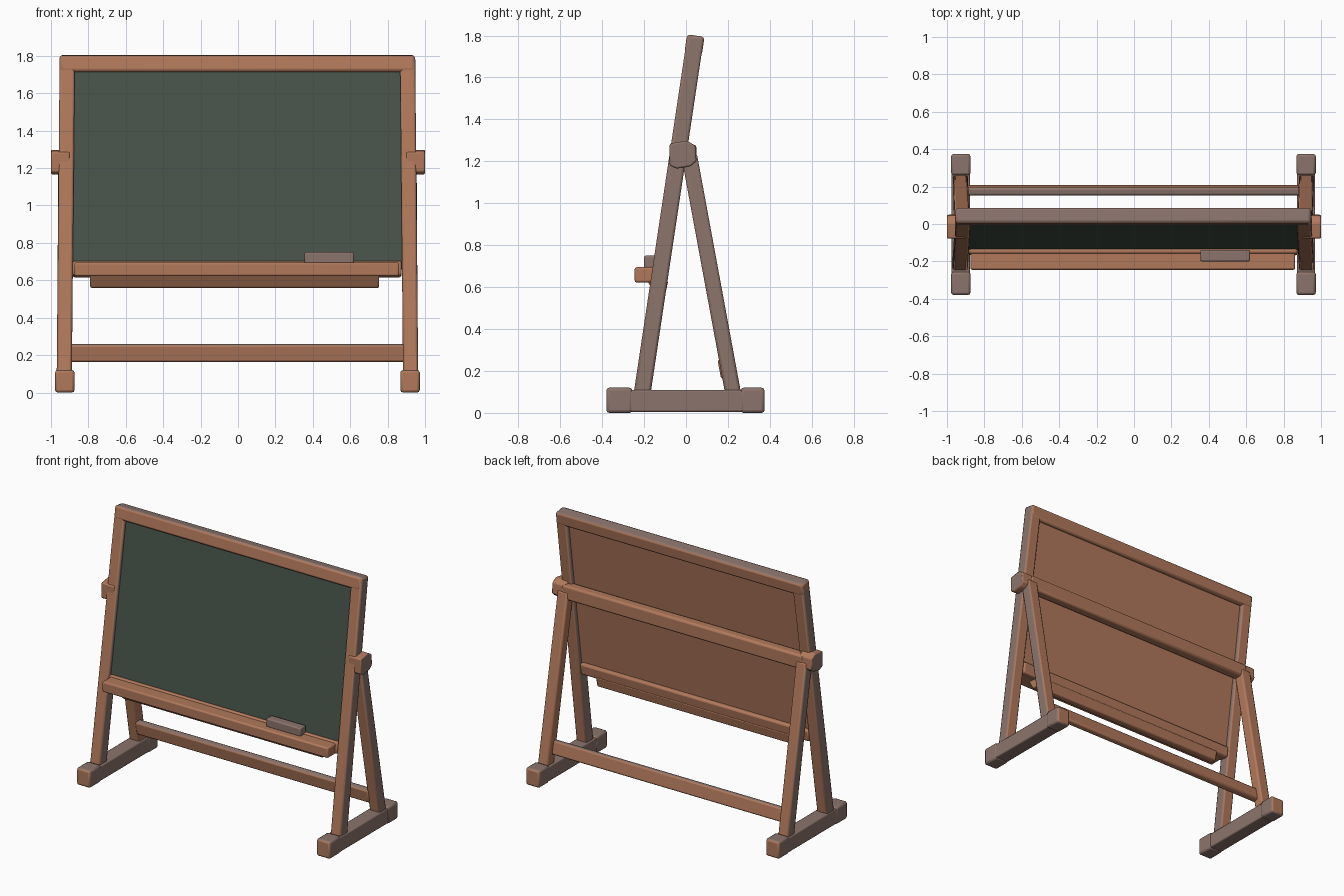
import bpy, bmesh, math
from mathutils import Vector as V

if "Cube" in bpy.data.objects:
    bpy.data.objects.remove(bpy.data.objects["Cube"])


def material(name, rgb):
    m = bpy.data.materials.new(name)
    m.diffuse_color = (*rgb, 1)
    m.use_nodes = True
    m.node_tree.nodes["Principled BSDF"].inputs["Base Color"].default_value = m.diffuse_color
    return m


WOOD = material("warm wood", (0.44, 0.19, 0.105))
GREY = material("weathered wood", (0.26, 0.175, 0.15))
GREEN = material("chalkboard green", (0.062, 0.085, 0.067))


def finish(name, bm, mats, rule=None, bevel=0.012):
    """Turn bmesh into an object; rule(normal) picks the second material."""
    bmesh.ops.recalc_face_normals(bm, faces=bm.faces)
    bm.normal_update()
    for f in bm.faces:
        f.material_index = int(bool(rule and rule(f.normal)))
    me = bpy.data.meshes.new(name)
    bm.to_mesh(me)
    bm.free()
    for m in mats:
        me.materials.append(m)
    ob = bpy.data.objects.new(name, me)
    bpy.context.collection.objects.link(ob)
    if bevel:
        b = ob.modifiers.new("soft edges", 'BEVEL')
        b.width, b.segments = bevel, 2
    bpy.context.view_layer.objects.active = ob
    ob.select_set(True)
    bpy.ops.object.shade_smooth_by_angle(angle=math.radians(35))
    ob.select_set(False)
    return ob


def beam(name, p0, p1, side, ws, wt, mats=(WOOD,), rule=None, bevel=0.012):
    """Rectangular bar from p0 to p1, ws wide along side, wt along the other axis."""
    p0, p1, side = V(p0), V(p1), V(side)
    d = (p1 - p0).normalized()
    u = (side - d * side.dot(d)).normalized()
    w = d.cross(u)
    bm = bmesh.new()
    rings = [[bm.verts.new(p + u * a * ws / 2 + w * b * wt / 2)
              for a, b in ((-1, -1), (1, -1), (1, 1), (-1, 1))] for p in (p0, p1)]
    bm.faces.new(rings[0])
    bm.faces.new(rings[1])
    for i in range(4):
        j = (i + 1) % 4
        bm.faces.new((rings[0][i], rings[0][j], rings[1][j], rings[1][i]))
    return finish(name, bm, mats, rule, bevel)


def prism(name, profile, x0, x1, mats=(WOOD,), rule=None, bevel=0.008):
    """Extrude a (y, z) profile along x."""
    bm = bmesh.new()
    f = bm.faces.new([bm.verts.new((x0, y, z)) for y, z in profile])
    r = bmesh.ops.extrude_face_region(bm, geom=[f])
    bmesh.ops.translate(bm, vec=(x1 - x0, 0, 0),
                        verts=[v for v in r['geom'] if isinstance(v, bmesh.types.BMVert)])
    return finish(name, bm, mats, rule, bevel)


def box(name, x, y, z, **kw):
    return prism(name, [(y[0], z[0]), (y[1], z[0]), (y[1], z[1]), (y[0], z[1])], x[0], x[1], **kw)


def board_y(z):
    """Centre line of the leaning front frame."""
    return -0.223 + 0.15 * z


X = V((1, 0, 0))
TILT = V((0, 0.15, 1)).normalized()
two = (WOOD, GREY)

for s, tag in ((-1, "left"), (1, "right")):
    def cx(a):
        return s * a - 0.003
    sides = lambda n: abs(n.x) > 0.7
    outer = lambda n: n.x * s > 0.7
    not_end = lambda n: abs(n.y) < 0.7
    # foot: slab with slightly raised end blocks
    box(tag + "_foot", (cx(0.923) - 0.049, cx(0.923) + 0.049), (-0.365, 0.36), (0.005, 0.11),
        mats=two, rule=not_end)
    for end, y in (("front", (-0.38, -0.255)), ("back", (0.26, 0.375))):
        box(f"{tag}_foot_{end}_block", (cx(0.923) - 0.052, cx(0.923) + 0.052), y, (0, 0.12),
            mats=two, rule=not_end, bevel=0.014)
    # long front post that is also the side of the board frame
    beam(tag + "_front_post", (cx(0.926), board_y(0.08), 0.08), (cx(0.91), board_y(1.795), 1.795),
         X, 0.081, 0.08, two, sides)
    # rear leg
    beam(tag + "_rear_leg", (cx(0.925), 0.227, 0.08), (cx(0.918), 0.015, 1.23),
         X, 0.08, 0.075, two, outer)
    # pivot block at the hinge
    prism(tag + "_pivot_block",
          [(-0.078, 1.285), (0.005, 1.298), (0.045, 1.275), (0.05, 1.2), (0.02, 1.175),
           (-0.045, 1.165), (-0.078, 1.18)], s * 0.9, s * 1.0, two, outer)

# top rail of the board frame
top = lambda n: n.z > 0.7
beam("top_rail", (-0.954, board_y(1.755), 1.755), (0.946, board_y(1.755), 1.755),
     TILT, 0.09, 0.084, two, top, 0.015)
# bottom rail of the board frame
beam("bottom_rail", (-0.885, board_y(0.66), 0.66), (0.875, board_y(0.66), 0.66), TILT, 0.08, 0.08)
# writing panel, green in front and wood behind
beam("chalkboard_panel", (-0.003, board_y(0.66) - 0.002, 0.66), (-0.003, board_y(1.73) - 0.002, 1.73),
     X, 1.77, 0.03, (WOOD, GREEN), lambda n: n.y < -0.7, 0)
# chalk tray and the support under it
box("chalk_tray", (-0.875, 0.862), (-0.245, -0.13), (0.622, 0.695), bevel=0.01)
prism("tray_support", [(-0.185, 0.63), (-0.145, 0.56), (-0.1, 0.56), (-0.085, 0.63)], -0.79, 0.755)
# eraser lying on the tray
box("eraser", (0.355, 0.62), (-0.2, -0.138), (0.69, 0.75), mats=(GREY,))
# cross bars joining the rear legs
box("upper_crossbar", (-0.93, 0.925), (-0.02, 0.05), (1.18, 1.28), bevel=0.014)
beam("lower_crossbar", (-0.9, 0.181, 0.212), (0.895, 0.181, 0.212), (0, -0.185, 1), 0.095, 0.045,
     two, top, 0.012)
